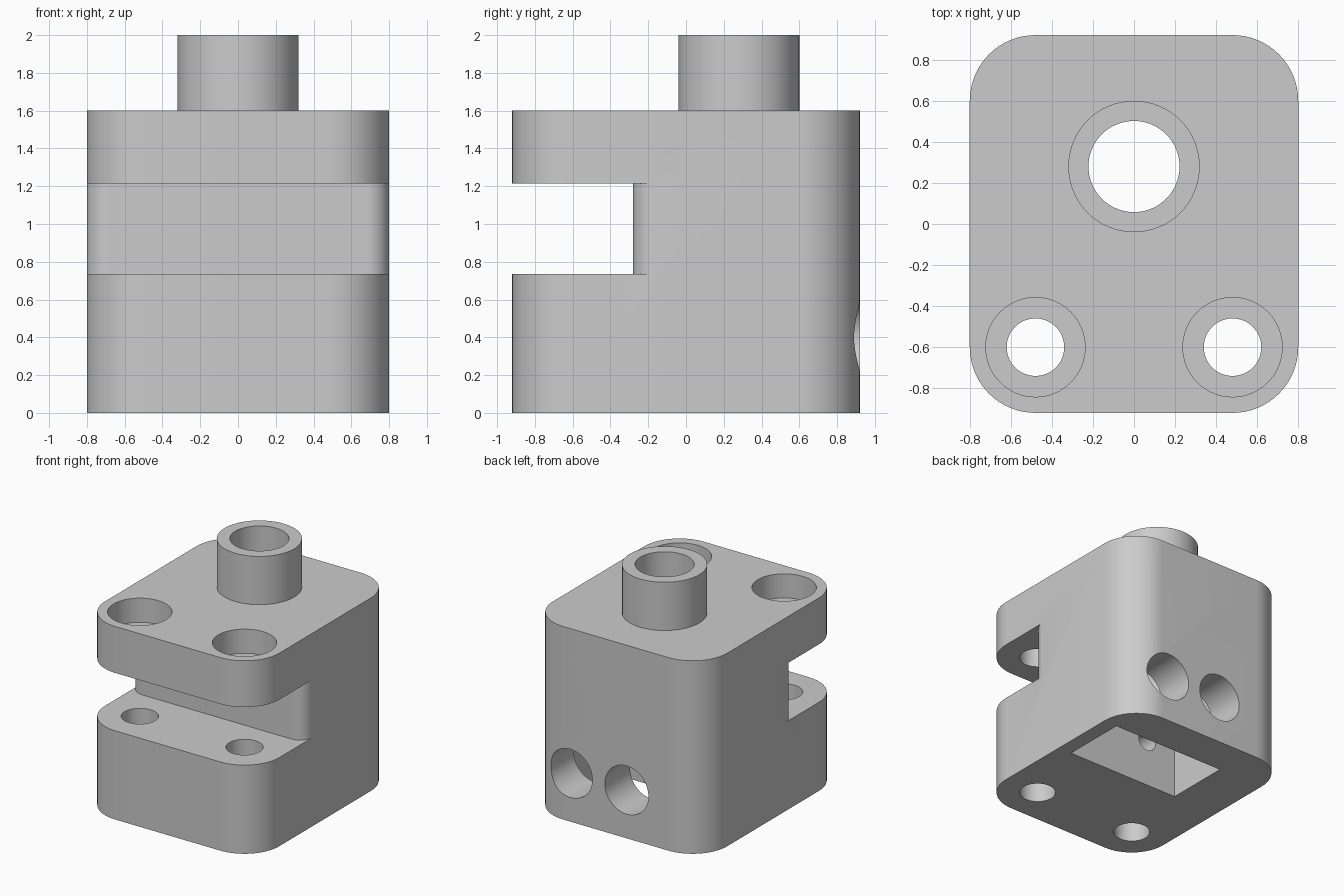
import bpy, bmesh, math
from mathutils import Matrix

cube = bpy.data.objects.get("Cube")
if cube:
    bpy.data.objects.remove(cube, do_unlink=True)

grey = bpy.data.materials.new("plain grey")
grey.use_nodes = True
colour = (0.6, 0.6, 0.6, 1)
grey.diffuse_color = colour
grey.node_tree.nodes["Principled BSDF"].inputs["Base Color"].default_value = colour


def add_object(name, bm):
    bmesh.ops.recalc_face_normals(bm, faces=bm.faces)
    mesh = bpy.data.meshes.new(name)
    bm.to_mesh(mesh)
    bm.free()
    mesh.materials.append(grey)
    obj = bpy.data.objects.new(name, mesh)
    bpy.context.collection.objects.link(obj)
    return obj


def prism(name, outline, z0, z1):
    bm = bmesh.new()
    face = bm.faces.new([bm.verts.new((x, y, z0)) for x, y in outline])
    extruded = bmesh.ops.extrude_face_region(bm, geom=[face])["geom"]
    top = [v for v in extruded if isinstance(v, bmesh.types.BMVert)]
    bmesh.ops.translate(bm, verts=top, vec=(0, 0, z1 - z0))
    return add_object(name, bm)


def arc(cx, cy, r, start, end, steps=16):
    angles = [math.radians(start + (end - start) * i / steps) for i in range(steps + 1)]
    return [(cx + r * math.cos(a), cy + r * math.sin(a)) for a in angles]


def cylinder(name, r, x, y, z0, z1):
    return prism(name, arc(x, y, r, 0, 360, 64)[:-1], z0, z1)


def cylinder_along_y(name, r, x, z, y0, y1):
    obj = cylinder(name, r, x, -z, y0, y1)
    # Turn the cylinder axis from z to y
    obj.data.transform(Matrix.Rotation(-math.pi / 2, 4, "X"))
    return obj


def box(name, x0, x1, y0, y1, z0, z1):
    return prism(name, [(x0, y0), (x1, y0), (x1, y1), (x0, y1)], z0, z1)


def combine(target, tool, operation="DIFFERENCE"):
    tool.hide_render = True
    mod = target.modifiers.new(tool.name, "BOOLEAN")
    mod.operation = operation
    mod.solver = "EXACT"
    mod.object = tool
    bpy.context.view_layer.update()
    graph = bpy.context.evaluated_depsgraph_get()
    mesh = bpy.data.meshes.new_from_object(target.evaluated_get(graph))
    target.modifiers.clear()
    target.data = mesh
    bpy.data.objects.remove(tool, do_unlink=True)


# Block with rounded upright corners
outline = []
for cx, cy, start in ((0.48, 0.6, 0), (-0.48, 0.6, 90), (-0.48, -0.6, 180), (0.48, -0.6, 270)):
    outline += arc(cx, cy, 0.32, start, start + 90)
body = prism("mounting_block", outline, 0, 1.6)

# Hollow boss on the top
combine(body, cylinder("boss", 0.32, 0, 0.28, 1.5, 2.0), "UNION")

# Front slot whose back wall rounds off into the sides
corner = arc(0.681, -0.16, 0.12, 0, -90)
half = [(1.0, -1.2), (1.0, -0.16)] + corner
slot = half + [(-x, y) for x, y in reversed(half)]
combine(body, prism("slot_cutter", slot, 0.735, 1.215))

# Pocket open at the bottom, and the bore leading into it
combine(body, box("pocket_cutter", -0.38, 0.675, 0.04, 0.59, -0.1, 0.8))
combine(body, cylinder("bore_cutter", 0.222, 0, 0.28, 0.7, 2.1))

# Counterbored bolt holes
for x in (-0.48, 0.48):
    combine(body, cylinder("bolt_hole_cutter", 0.14, x, -0.6, -0.1, 1.7))
    combine(body, cylinder("counterbore_cutter", 0.242, x, -0.6, 1.4, 1.7))

# Rear ports with smaller blind holes behind the pocket
for x in (-0.1, 0.415):
    combine(body, cylinder_along_y("rear_port_cutter", 0.2, x, 0.4, 0.3, 1.1))
    combine(body, cylinder_along_y("blind_hole_cutter", 0.085, x, 0.4, -0.2, 0.3))

# Smooth round walls, keep the rims sharp
bpy.ops.object.select_all(action="DESELECT")
body.select_set(True)
bpy.context.view_layer.objects.active = body
bpy.ops.object.shade_smooth_by_angle(angle=math.radians(30))
